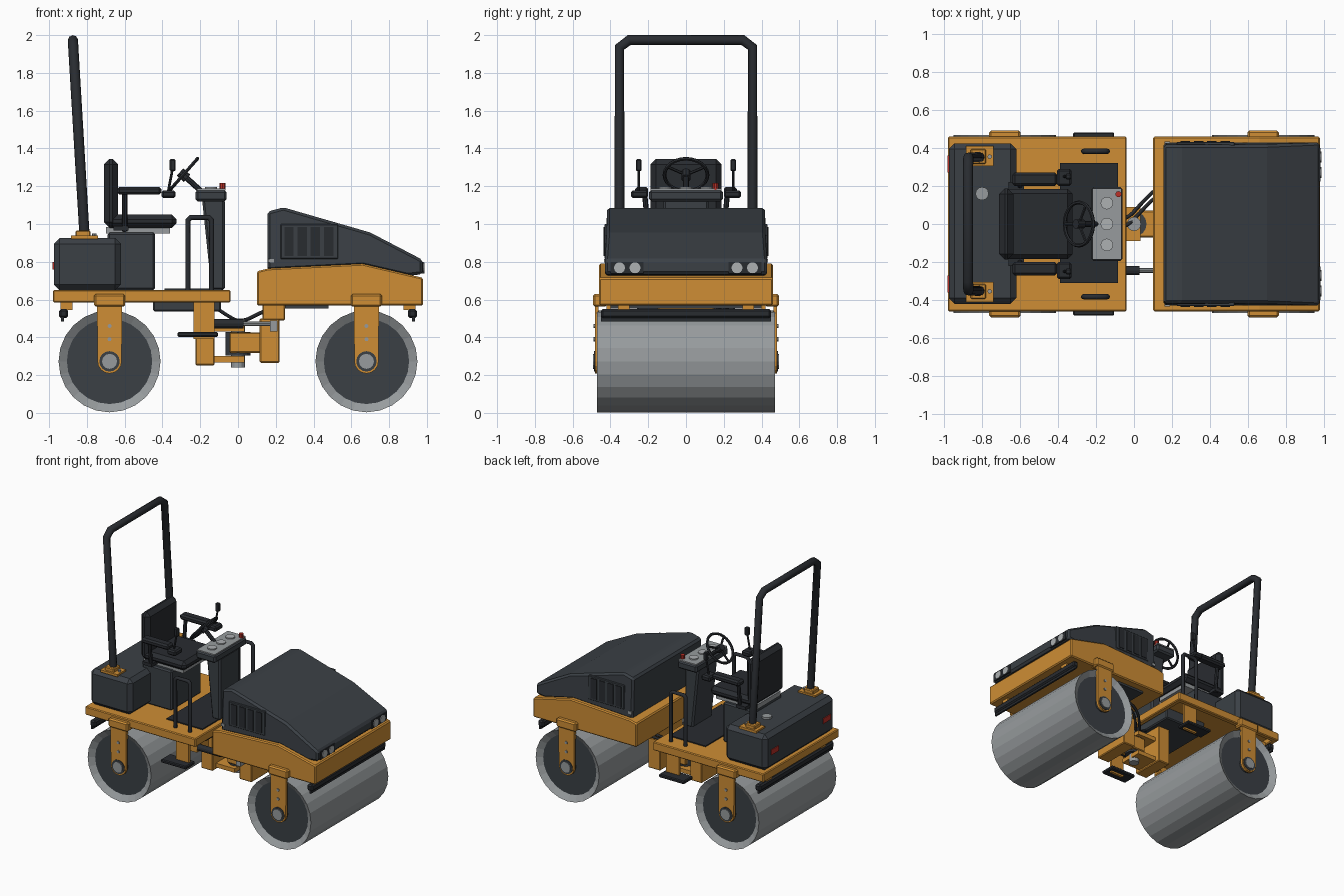
import bpy, bmesh, math
from mathutils import Vector

if "Cube" in bpy.data.objects:
    bpy.data.objects.remove(bpy.data.objects["Cube"])


def mat(name, r, g, b):
    m = bpy.data.materials.new(name)
    m.diffuse_color = (r, g, b, 1)
    m.use_nodes = True
    m.node_tree.nodes["Principled BSDF"].inputs["Base Color"].default_value = m.diffuse_color
    return m


YEL = mat("machine yellow", 0.62, 0.27, 0.035)
DARK = mat("charcoal", 0.043, 0.051, 0.06)
BLACK = mat("black rubber", 0.022, 0.025, 0.03)
STEEL = mat("drum steel", 0.31, 0.33, 0.34)
GREY = mat("light grey", 0.42, 0.44, 0.45)
RED = mat("red", 0.5, 0.03, 0.02)


def finish(bm, name, mats, bevel=0.0):
    bmesh.ops.recalc_face_normals(bm, faces=bm.faces)
    me = bpy.data.meshes.new(name)
    bm.to_mesh(me)
    bm.free()
    ob = bpy.data.objects.new(name, me)
    bpy.context.collection.objects.link(ob)
    for m in mats if isinstance(mats, tuple) else (mats,):
        me.materials.append(m)
    if bevel:
        b = ob.modifiers.new("bevel", 'BEVEL')
        b.width, b.segments, b.limit_method = bevel, 1, 'ANGLE'
    return ob


def prof(name, pts, y0, y1, m, bevel=0.0, taper=None):
    """Side profile (x, z) extruded along y; taper = (height, y scale above it)."""
    bm = bmesh.new()
    f = bm.faces.new([bm.verts.new((x, y0, z)) for x, z in pts])
    g = bmesh.ops.extrude_face_region(bm, geom=[f])
    for v in g['geom']:
        if isinstance(v, bmesh.types.BMVert):
            v.co.y = y1
    if taper:
        for v in bm.verts:
            if v.co.z > taper[0]:
                v.co.y *= taper[1]
    return finish(bm, name, m, bevel)


def box(name, x0, x1, y0, y1, z0, z1, m, bevel=0.0):
    return prof(name, [(x0, z0), (x1, z0), (x1, z1), (x0, z1)], y0, y1, m, bevel)


def rod(name, a, b, r, m, n=12, bevel=0.0):
    a, b = Vector(a), Vector(b)
    bm = bmesh.new()
    bmesh.ops.create_cone(bm, cap_ends=True, segments=n, radius1=r, radius2=r, depth=(b - a).length)
    bm.transform((b - a).to_track_quat('Z', 'Y').to_matrix().to_4x4())
    bmesh.ops.translate(bm, verts=bm.verts, vec=(a + b) / 2)
    return finish(bm, name, m, bevel)


def pipe(name, pts, r, m, smooth=False, res=2):
    cu = bpy.data.curves.new(name, 'CURVE')
    cu.dimensions, cu.bevel_depth, cu.bevel_resolution, cu.use_fill_caps = '3D', r, res, True
    sp = cu.splines.new('NURBS' if smooth else 'POLY')
    sp.points.add(len(pts) - 1)
    for p, c in zip(sp.points, pts):
        p.co = (*c, 1)
    if smooth:
        sp.use_endpoint_u, sp.order_u, sp.resolution_u = True, 3, 4
    ob = bpy.data.objects.new(name, cu)
    bpy.context.collection.objects.link(ob)
    cu.materials.append(m)
    return ob


# drums, hubs, forks and scrapers at both ends
for e, end in ((-1, "rear"), (1, "front")):
    cx, cz = 0.68 * e, 0.273
    bm = bmesh.new()
    bmesh.ops.create_cone(bm, cap_ends=True, segments=24, radius1=0.27, radius2=0.27, depth=0.94)
    caps = [f for f in bm.faces if len(f.verts) > 4]
    bmesh.ops.inset_individual(bm, faces=caps, thickness=0.044)
    for f in caps:
        f.material_index = 1
        for v in f.verts:
            v.co.z *= 0.94
    for v in bm.verts:
        v.co = Vector((v.co.x + cx, v.co.z, v.co.y + cz))
    finish(bm, end + "_drum", (STEEL, DARK))
    for s in (-1, 1):
        arc = [(cx + 0.064 * math.cos(t), cz + 0.064 * math.sin(t))
               for t in [math.pi + i * math.pi / 8 for i in range(9)]]
        prof(end + "_fork_leg", [(cx - 0.066, 0.6)] + arc + [(cx + 0.066, 0.6)], s * 0.462, s * 0.483, YEL)
        box(end + "_fork_cap", cx - 0.083, cx + 0.083, s * 0.42, s * 0.492, 0.562, 0.63, YEL, 0.01)
        rod(end + "_hub_ring", (cx, s * 0.43, cz), (cx, s * 0.487, cz), 0.054, DARK, 16)
        rod(end + "_hub", (cx, s * 0.43, cz), (cx, s * 0.493, cz), 0.04, STEEL, 12)
        for z in (0.39, 0.46):
            rod(end + "_fork_bolt", (cx, s * 0.48, z), (cx, s * 0.489, z), 0.011, STEEL, 8)
        box(end + "_scraper_bracket", 0.875 * e, 0.94 * e, s * 0.3, s * 0.36, 0.545, 0.6, YEL)
    box(end + "_scraper", 0.9 * e, 0.947 * e, -0.45, 0.45, 0.502, 0.55, BLACK, 0.01)
    box(end + "_scraper_blade", 0.922 * e, 0.936 * e, -0.45, 0.45, 0.485, 0.51, BLACK)

# rear platform with skirts
box("rear_platform", -0.98, -0.04, -0.46, 0.46, 0.625, 0.65, YEL, 0.006)
for s in (-1, 1):
    box("platform_side_skirt", -0.98, -0.04, s * 0.42, s * 0.46, 0.585, 0.645, YEL, 0.006)
for x in (-0.98, -0.08):
    box("platform_end_skirt", x, x + 0.04, -0.46, 0.46, 0.585, 0.645, YEL, 0.006)
box("floor_mat", -0.39, -0.085, -0.31, 0.32, 0.645, 0.658, BLACK)
box("underfloor_tank", -0.45, -0.09, -0.26, 0.26, 0.538, 0.63, DARK, 0.008)

# rear tank, filler cap and tail lights
box("rear_tank", -0.975, -0.62, -0.42, 0.425, 0.65, 0.925, DARK, 0.03)
rod("filler_cap", (-0.8, 0.16, 0.92), (-0.8, 0.16, 0.94), 0.035, STEEL, 12)
for s in (-1, 1):
    box("tail_light", -0.981, -0.973, s * 0.27, s * 0.36, 0.76, 0.80, RED)

# seat
box("seat_pedestal", -0.69, -0.44, -0.18, 0.18, 0.65, 0.955, DARK, 0.01)
box("seat_rail", -0.70, -0.36, -0.15, 0.15, 0.95, 0.985, STEEL)
box("seat_cushion", -0.69, -0.325, -0.185, 0.185, 0.98, 1.05, BLACK, 0.025)
box("seat_back", -0.71, -0.635, -0.188, 0.188, 0.98, 1.345, BLACK, 0.03)

for s in (-1, 1):
    # armrest with lever
    rod("armrest_post", (-0.60, s * 0.2, 0.96), (-0.60, s * 0.22, 1.17), 0.014, BLACK, 8)
    box("armrest_bracket", -0.66, -0.58, s * 0.13, s * 0.22, 0.965, 0.99, BLACK)
    box("armrest", -0.64, -0.405, s * 0.2, s * 0.27, 1.155, 1.197, BLACK, 0.012)
    box("lever_pod", -0.405, -0.33, s * 0.2, s * 0.29, 1.137, 1.178, BLACK, 0.01)
    rod("lever_stick", (-0.37, s * 0.25, 1.17), (-0.345, s * 0.25, 1.3), 0.007, BLACK, 8)
    box("lever_grip", -0.362, -0.33, s * 0.235, s * 0.265, 1.28, 1.343, BLACK, 0.006)
    # hand rail
    pipe("hand_rail", [(x, s * 0.383, z) for x, z in
         ((-0.265, 0.65), (-0.265, 1.02), (-0.25, 1.035), (-0.155, 1.035), (-0.14, 1.02), (-0.14, 0.65))], 0.014, BLACK)
    # step
    box("step_hanger", -0.235, -0.125, s * 0.40, s * 0.42, 0.39, 0.6, YEL)
    box("step_plate", -0.32, -0.105, s * 0.37, s * 0.483, 0.403, 0.428, BLACK, 0.006)
    # roll bar foot
    box("roll_bar_foot", -0.885, -0.74, s * 0.305, s * 0.41, 0.92, 0.938, YEL)
    box("roll_bar_socket", -0.86, -0.78, s * 0.315, s * 0.395, 0.93, 0.965, YEL, 0.006)
    rod("foot_bolt", (-0.76, s * 0.355, 0.935), (-0.76, s * 0.355, 0.95), 0.012, STEEL, 8)

# roll bar
pipe("roll_bar", [(-0.812, -0.352, 0.93), (-0.872, -0.352, 1.935), (-0.874, -0.3, 1.974),
     (-0.874, 0.3, 1.974), (-0.872, 0.352, 1.935), (-0.812, 0.352, 0.93)], 0.027, BLACK)

# console with gauges
prof("console_pillar", [(-0.14, 0.65), (-0.07, 0.65), (-0.07, 1.13), (-0.19, 1.13)], -0.12, 0.12, DARK, 0.012)
box("console_head", -0.225, -0.06, -0.195, 0.195, 1.12, 1.18, DARK, 0.012)
box("console_panel", -0.218, -0.067, -0.188, 0.188, 1.178, 1.187, STEEL)
for y in (-0.11, 0, 0.11):
    rod("gauge", (-0.143, y, 1.18), (-0.143, y, 1.196), 0.033, GREY, 16)
rod("stop_button", (-0.082, 0.157, 1.18), (-0.082, 0.157, 1.216), 0.016, RED, 10)

# steering wheel
wheel_c = Vector((-0.29, 0, 1.26))
u, w = Vector((0.66, 0, 0.75)), Vector((0, 1, 0))
bm = bmesh.new()
rings = []
for i in range(24):
    a = 2 * math.pi * i / 24
    d = u * math.cos(a) + w * math.sin(a)
    rings.append([bm.verts.new(wheel_c + d * (0.114 + 0.01 * math.cos(k * math.pi / 3))
                  + u.cross(w) * 0.01 * math.sin(k * math.pi / 3)) for k in range(6)])
for i in range(24):
    p, q = rings[i], rings[(i + 1) % 24]
    for k in range(6):
        bm.faces.new((p[k], p[(k + 1) % 6], q[(k + 1) % 6], q[k]))
finish(bm, "steering_wheel", BLACK)
for a in (0.0, 2.1, 4.2):
    rod("wheel_spoke", wheel_c, wheel_c - (u * math.cos(a) + w * math.sin(a)) * 0.113, 0.008, BLACK, 6)
rod("wheel_hub", (-0.307, 0, 1.275), (-0.27, 0, 1.242), 0.026, BLACK, 10)
rod("steering_column", wheel_c, (-0.18, 0, 1.16), 0.015, BLACK, 8)

# front chassis and hood
prof("front_chassis", [(0.1, 0.568), (0.98, 0.568), (0.98, 0.715), (0.66, 0.79), (0.16, 0.765), (0.1, 0.75)],
     -0.46, 0.46, YEL, 0.008)
prof("hood", [(0.155, 0.755), (0.66, 0.78), (0.9, 0.725), (0.978, 0.735), (0.978, 0.81), (0.7, 0.955),
     (0.24, 1.088), (0.155, 1.065)], -0.43, 0.43, DARK, 0.014, (0.94, 0.972))
box("chassis_belly_plate", 0.25, 0.48, -0.4, 0.4, 0.552, 0.575, DARK)
for s in (-1, 1):
    # hood vents and headlights
    box("vent_panel", 0.225, 0.53, s * 0.41, s * 0.432, 0.815, 1.0, DARK, 0.004)
    for i in range(4):
        x = 0.245 + i * 0.07
        box("vent_slat", x, x + 0.05, s * 0.42, s * 0.437, 0.83, 0.985, BLACK)
    box("hood_latch", 0.16, 0.19, s * 0.42, s * 0.434, 0.795, 0.815, STEEL)
    box("headlight_plate", 0.97, 0.982, s * 0.225, s * 0.4, 0.738, 0.8, BLACK)
    for y in (0.27, 0.352):
        rod("headlight", (0.97, s * y, 0.768), (0.987, s * y, 0.768), 0.029, GREY, 16)

# centre articulation joint
box("rear_joint_post", -0.225, -0.125, -0.13, 0.13, 0.252, 0.63, YEL, 0.006)
box("lower_joint_arm", -0.13, 0.035, -0.09, 0.09, 0.268, 0.3, YEL)
box("upper_joint_arm", -0.13, 0.035, -0.09, 0.09, 0.43, 0.462, YEL)
box("joint_block", -0.045, 0.12, -0.07, 0.07, 0.318, 0.425, YEL, 0.006)
rod("joint_sleeve", (0, 0, 0.305), (0, 0, 0.428), 0.066, DARK, 16)
rod("joint_pin", (0, 0, 0.24), (0, 0, 0.5), 0.037, STEEL, 12)
box("front_joint_plate", 0.115, 0.22, -0.15, 0.15, 0.265, 0.5, YEL, 0.006)
box("front_joint_post", 0.13, 0.25, -0.15, 0.15, 0.49, 0.575, YEL, 0.006)

# steering cylinder and hoses
rod("steering_cylinder", (-0.18, -0.245, 0.472), (0.03, -0.245, 0.472), 0.024, BLACK, 12)
rod("cylinder_rod", (0.02, -0.245, 0.472), (0.19, -0.245, 0.472), 0.012, STEEL, 8)
box("cylinder_mount", 0.17, 0.21, -0.27, -0.13, 0.43, 0.49, STEEL)
box("cylinder_rear_mount", -0.22, -0.16, -0.27, -0.12, 0.44, 0.5, YEL)
for y in (0.02, 0.06):
    pipe("hose", [(-0.15, y - 0.06, 0.58), (-0.04, y - 0.04, 0.5), (0.03, y + 0.04, 0.48),
         (0.15, y + 0.16, 0.55), (0.28, y + 0.17, 0.57)], 0.01, BLACK, True, 1)
